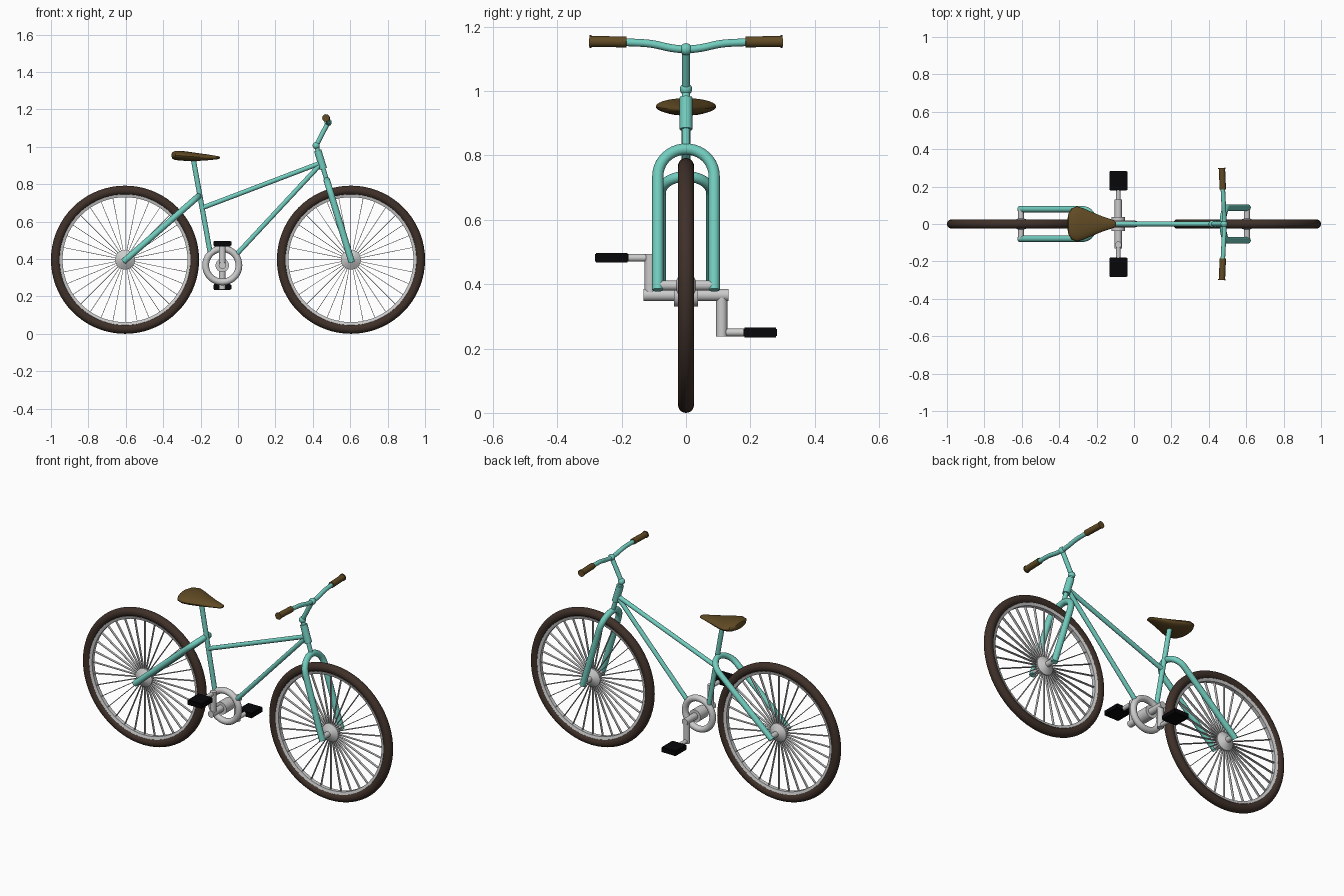
import bpy, bmesh
from math import sin, cos, pi, tau
from mathutils import Vector as V

if "Cube" in bpy.data.objects:
    bpy.data.objects.remove(bpy.data.objects["Cube"])


def material(name, rgb):
    m = bpy.data.materials.new(name)
    m.diffuse_color = (*rgb, 1)
    m.use_nodes = True
    m.node_tree.nodes["Principled BSDF"].inputs["Base Color"].default_value = m.diffuse_color
    return m


TEAL = material("teal_paint", (0.17, 0.61, 0.52))
RUBBER = material("brown_rubber", (0.05, 0.03, 0.022))
LEATHER = material("brown_leather", (0.12, 0.07, 0.018))
BLACK = material("black_plastic", (0.002, 0.002, 0.003))


def add(name, mesh, mat=None):
    ob = bpy.data.objects.new(name, mesh)
    bpy.context.collection.objects.link(ob)
    if mat:
        mesh.materials.append(mat)
    return ob


def from_bm(name, bm, mat=None):
    bmesh.ops.recalc_face_normals(bm, faces=bm.faces[:])
    me = bpy.data.meshes.new(name)
    bm.to_mesh(me)
    bm.free()
    return add(name, me, mat)


def loft(name, rings, mat=None, wrap=False):
    """Skin closed rings of points; wrap joins last to first, else ends are capped."""
    bm = bmesh.new()
    rs = [[bm.verts.new(p) for p in r] for r in rings]
    n = len(rs[0])
    for a, b in zip(rs, rs[1:] + (rs[:1] if wrap else [])):
        for i in range(n):
            j = (i + 1) % n
            bm.faces.new((a[i], a[j], b[j], b[i]))
    if not wrap:
        bm.faces.new(rs[0])
        bm.faces.new(rs[-1])
    return from_bm(name, bm, mat)


def hoop(name, c, profile, mat=None, n=72):
    """Revolve a closed (radius, y) profile about the y axis through c."""
    rings = [[(c.x + r * cos(t), c.y + y, c.z + r * sin(t)) for r, y in profile]
             for t in (tau * i / n for i in range(n))]
    return loft(name, rings, mat, wrap=True)


def spindle(name, c, profile, mat=None, n=32):
    """Solid turned about the y axis from (radius, y) stations."""
    return loft(name, [[(c.x + r * cos(tau * i / n), c.y + y, c.z + r * sin(tau * i / n))
                        for i in range(n)] for r, y in profile], mat)


def tube(name, pts, r, mat=None, smooth=False):
    cu = bpy.data.curves.new(name, 'CURVE')
    cu.dimensions = '3D'
    cu.bevel_depth, cu.bevel_resolution, cu.use_fill_caps = r, 6, True
    sp = cu.splines.new('BEZIER' if smooth else 'POLY')
    if smooth:
        sp.bezier_points.add(len(pts) - 1)
        for b, p in zip(sp.bezier_points, pts):
            b.co = p
            b.handle_left_type = b.handle_right_type = 'AUTO'
    else:
        sp.points.add(len(pts) - 1)
        for b, p in zip(sp.points, pts):
            b.co = (*p, 1)
    tmp = bpy.data.objects.new(name + "_path", cu)
    bpy.context.collection.objects.link(tmp)
    dg = bpy.context.evaluated_depsgraph_get()
    me = bpy.data.meshes.new_from_object(tmp.evaluated_get(dg))
    bpy.data.objects.remove(tmp)
    me.materials.clear()
    return add(name, me, mat)


def ball(name, c, r, mat):
    bm = bmesh.new()
    bmesh.ops.create_uvsphere(bm, u_segments=20, v_segments=12, radius=r)
    bmesh.ops.translate(bm, verts=bm.verts[:], vec=c)
    return from_bm(name, bm, mat)


def fork(name, apex, end, w, r):
    """U-shaped fork: two legs joined by a semicircular crown."""
    d = (apex - end).normalized()
    c, y = apex - d * w, V((0, w, 0))
    arc = [c - y * cos(pi * i / 20) + d * w * sin(pi * i / 20) for i in range(21)]
    return tube(name, [end - y] + arc + [end + y], r, TEAL)


def circle(cr, r, ry, n=20):
    return [(cr + r * cos(tau * i / n), ry * sin(tau * i / n)) for i in range(n)]


# Wheels with thin bladed spokes
for side, x in (("rear", -0.604), ("front", 0.604)):
    c = V((x, 0, 0.396))
    hoop(side + "_tire", c, circle(0.371, 0.025, 0.025), RUBBER)
    hoop(side + "_rim", c, [(0.334, -0.011), (0.35, -0.016), (0.35, 0.016), (0.334, 0.011)])
    spindle(side + "_hub", c, [(0.015, -0.08), (0.0155, -0.03), (0.035, -0.021), (0.053, -0.01),
                               (0.053, 0.01), (0.035, 0.021), (0.0155, 0.03), (0.015, 0.08)])
    bm = bmesh.new()
    for i in range(32):
        t = tau * i / 32
        d, s = V((cos(t), 0, sin(t))), V((-sin(t), 0, cos(t))) * 0.0014
        w = V((0, 0.007, 0))
        lo, hi = ([bm.verts.new(c + d * r + o) for o in (s + w, s - w, -s - w, w - s)]
                  for r in (0.045, 0.34))
        for k in range(4):
            bm.faces.new((lo[k], lo[k - 1], hi[k - 1], hi[k]))
    from_bm(side + "_spokes", bm)

# Frame tubes and forks
crown = V((0.475, 0, 0.82))
bend = V((0.418, 0, 1.006))
fork("front_fork", crown, V((0.608, 0, 0.382)), 0.0875, 0.0175)
fork("rear_stays", V((-0.212, 0, 0.735)), V((-0.613, 0, 0.385)), 0.079, 0.0165)
tube("steerer", [crown, bend], 0.0125, TEAL)
tube("head_tube", [crown.lerp(bend, 0.33), crown.lerp(bend, 0.86)], 0.02, TEAL)
tube("top_tube", [(-0.192, 0, 0.673), (0.44, 0, 0.913)], 0.0125, TEAL)
tube("down_tube", [(-0.012, 0, 0.42), (0.44, 0, 0.905)], 0.0125, TEAL)
tube("seat_tube", [(-0.148, 0, 0.43), (-0.241, 0, 0.945)], 0.0135, TEAL)

# Stem and handlebar
top = V((0.482, 0, 1.13))
tube("stem", [bend, top], 0.0125, TEAL)
ball("stem_joint", bend, 0.019, TEAL)
ball("bar_clamp", top, 0.019, TEAL)
half = [(0.482, 0.04, 1.133), (0.479, 0.11, 1.147), (0.475, 0.19, 1.152)]
tube("handlebar", [(x, -y, z) for x, y, z in half[::-1]] + [top] + half, 0.012, TEAL, True)
for s, side in ((-1, "right"), (1, "left")):
    g = V((0.475, s * 0.185, 1.153)), V((0.470, s * 0.30, 1.154))
    tube(side + "_grip", g, 0.017, LEATHER)
    tube(side + "_grip_end", [g[0].lerp(g[1], 0.95), g[1]], 0.02, LEATHER)

# Seat: elliptical sections (x, half width, bottom z, top z)
sections = [(-0.355, 0.03, 0.946, 0.962), (-0.351, 0.055, 0.936, 0.971),
            (-0.335, 0.083, 0.929, 0.978), (-0.305, 0.094, 0.926, 0.978),
            (-0.27, 0.084, 0.924, 0.974), (-0.22, 0.062, 0.924, 0.967),
            (-0.17, 0.041, 0.927, 0.960), (-0.12, 0.024, 0.932, 0.952),
            (-0.104, 0.019, 0.934, 0.949), (-0.097, 0.01, 0.938, 0.945)]
loft("seat", [[(x, w * cos(tau * i / 28), (lo + hi) / 2 + (hi - lo) / 2 * sin(tau * i / 28))
               for i in range(28)] for x, w, lo, hi in sections], LEATHER)

# Crankset
bb = V((-0.084, 0, 0.366))
hoop("chainring", bb, circle(0.089, 0.018, 0.018), n=48)
spindle("bottom_bracket", bb, [(0.036, -0.038), (0.036, 0.038)])
spindle("crank_axle", bb, [(0.019, -0.132), (0.019, 0.132)])
for s, side in ((-1, "right"), (1, "left")):
    y = V((0, s, 0))
    foot = bb - V((0, 0, s * 0.116))
    tube(side + "_crank", [bb + y * 0.111, foot + y * 0.111 - V((0, 0, s * 0.012))], 0.0175)
    tube(side + "_pedal_axle", [foot + y * 0.11, foot + y * 0.2], 0.012)
    bm = bmesh.new()
    bmesh.ops.create_cube(bm, size=1)
    bmesh.ops.scale(bm, verts=bm.verts[:], vec=(0.096, 0.105, 0.03))
    bmesh.ops.translate(bm, verts=bm.verts[:], vec=foot + y * 0.231)
    bmesh.ops.bevel(bm, geom=bm.edges[:], offset=0.004, segments=2, affect='EDGES')
    from_bm(side + "_pedal", bm, BLACK)

# Smooth shading with sharp edges kept
for ob in bpy.context.scene.objects:
    ob.select_set(True)
    bpy.context.view_layer.objects.active = ob
bpy.ops.object.shade_smooth_by_angle()
